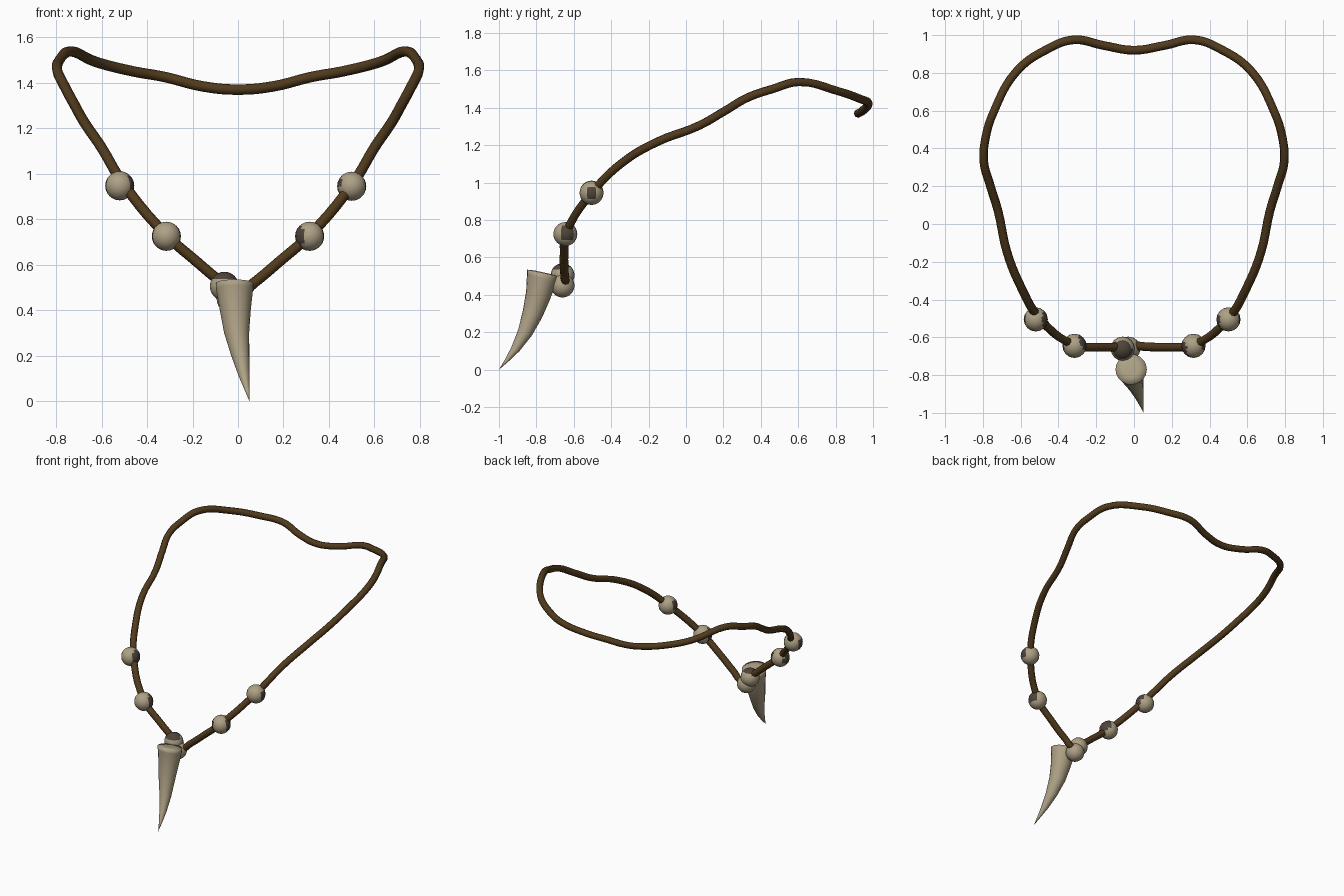
import bpy, bmesh, math
from mathutils import Vector, Matrix

cube = bpy.data.objects.get("Cube")
if cube:
    bpy.data.objects.remove(cube, do_unlink=True)


def material(name, rgb):
    m = bpy.data.materials.new(name)
    m.use_nodes = True
    m.diffuse_color = (*rgb, 1)
    bsdf = m.node_tree.nodes["Principled BSDF"]
    bsdf.inputs["Base Color"].default_value = (*rgb, 1)
    bsdf.inputs["Roughness"].default_value = 0.8
    return m


leather = material("brown leather", (0.082, 0.043, 0.012))
bone = material("pale bone", (0.42, 0.355, 0.235))
hole_dark = material("dark bead hole", (0.075, 0.056, 0.043))


def add_object(name, bm, angle, *mats):
    bmesh.ops.recalc_face_normals(bm, faces=bm.faces)
    mesh = bpy.data.meshes.new(name)
    bm.to_mesh(mesh)
    bm.free()
    for m in mats:
        mesh.materials.append(m)
    ob = bpy.data.objects.new(name, mesh)
    bpy.context.collection.objects.link(ob)
    bpy.ops.object.select_all(action='DESELECT')
    ob.select_set(True)
    bpy.context.view_layer.objects.active = ob
    bpy.ops.object.shade_smooth_by_angle(angle=math.radians(angle))


# Leather cord: half path from the front low point to the nape, mirrored
half = [(0, -.645, .47), (.07, -.65, .52), (.18, -.652, .612),
        (.315, -.64, .73), (.5, -.5, .95),
        (.6, -.33, 1.115), (.672, -.15, 1.22), (.72, .07, 1.305),
        (.763, .21, 1.385), (.795, .33, 1.455), (.785, .46, 1.50),
        (.74, .6, 1.538), (.62, .81, 1.49), (.46, .925, 1.45),
        (.32, .975, 1.425), (.16, .945, 1.385), (0, .92, 1.37)]
path = half + [(-x, y, z) for x, y, z in half[-2:0:-1]]
curve = bpy.data.curves.new("cord", 'CURVE')
curve.dimensions = '3D'
curve.bevel_depth = 0.023
curve.bevel_resolution = 2
curve.resolution_u = 5
spline = curve.splines.new('BEZIER')
spline.bezier_points.add(len(path) - 1)
for point, co in zip(spline.bezier_points, path):
    point.co = co
    point.handle_left_type = point.handle_right_type = 'AUTO'
spline.use_cyclic_u = True
spline.use_smooth = True
curve.materials.append(leather)
cord = bpy.data.objects.new("cord", curve)
bpy.context.collection.objects.link(cord)


# Beads: each dark drilled end is a direction and a cosine limit
def bead(name, centre, *ends):
    bm = bmesh.new()
    bmesh.ops.create_uvsphere(bm, u_segments=16, v_segments=12, radius=0.064)
    for f in bm.faces:
        f.material_index = int(any(
            f.normal.dot(Vector(d).normalized()) > limit for d, limit in ends))
    bmesh.ops.translate(bm, verts=bm.verts, vec=centre)
    add_object(name, bm, 50, bone, hole_dark)


bead("upper_bead_left", (.5, -.505, .945),
     ((1, 0, 0), .87), ((-1, -.05, .15), .84))
bead("upper_bead_right", (-.52, -.505, .947),
     ((1, -.1, .25), .72), ((-1, 0, 0), .87))
bead("lower_bead_left", (.315, -.645, .725),
     ((1, .15, .1), .78), ((-1, -.3, .05), .65))
bead("lower_bead_right", (-.315, -.645, .725),
     ((1, .3, .2), .7), ((-1, .1, 0), .84))
bead("centre_bead_upper", (-.06, -.66, .505), ((-.08, -.15, 1), .55))
bead("centre_bead_lower", (-.03, -.66, .45))

# Tooth pendant: lofted rings (x, y, z, radius), tilted, with a rounded top
rings = [(-.015, -.77, .522, .04), (-.015, -.77, .518, .083),
         (-.015, -.772, .49, .081),
         (-.012, -.79, .4, .068), (-.006, -.82, .3, .055),
         (.01, -.86, .2, .04), (.027, -.912, .11, .024),
         (.041, -.962, .045, .01)]
sides = 20
bm = bmesh.new()
loops = []
for i, (x, y, z, r) in enumerate(rings):
    tilt = Matrix.Rotation(-math.radians(12 + 3 * max(i - 1, 0)), 3, 'X')
    loops.append([bm.verts.new(Vector((x, y, z)) + tilt @ Vector(
        (r * math.cos(a), r * math.sin(a), 0)))
        for a in (2 * math.pi * k / sides for k in range(sides))])
for a, b in zip(loops, loops[1:]):
    for k in range(sides):
        n = (k + 1) % sides
        bm.faces.new((a[k], a[n], b[n], b[k]))
tip = bm.verts.new((.05, -1, 0))
for k in range(sides):
    bm.faces.new((loops[-1][k], loops[-1][(k + 1) % sides], tip))
bm.faces.new(loops[0])
add_object("tooth_pendant", bm, 100, bone)
